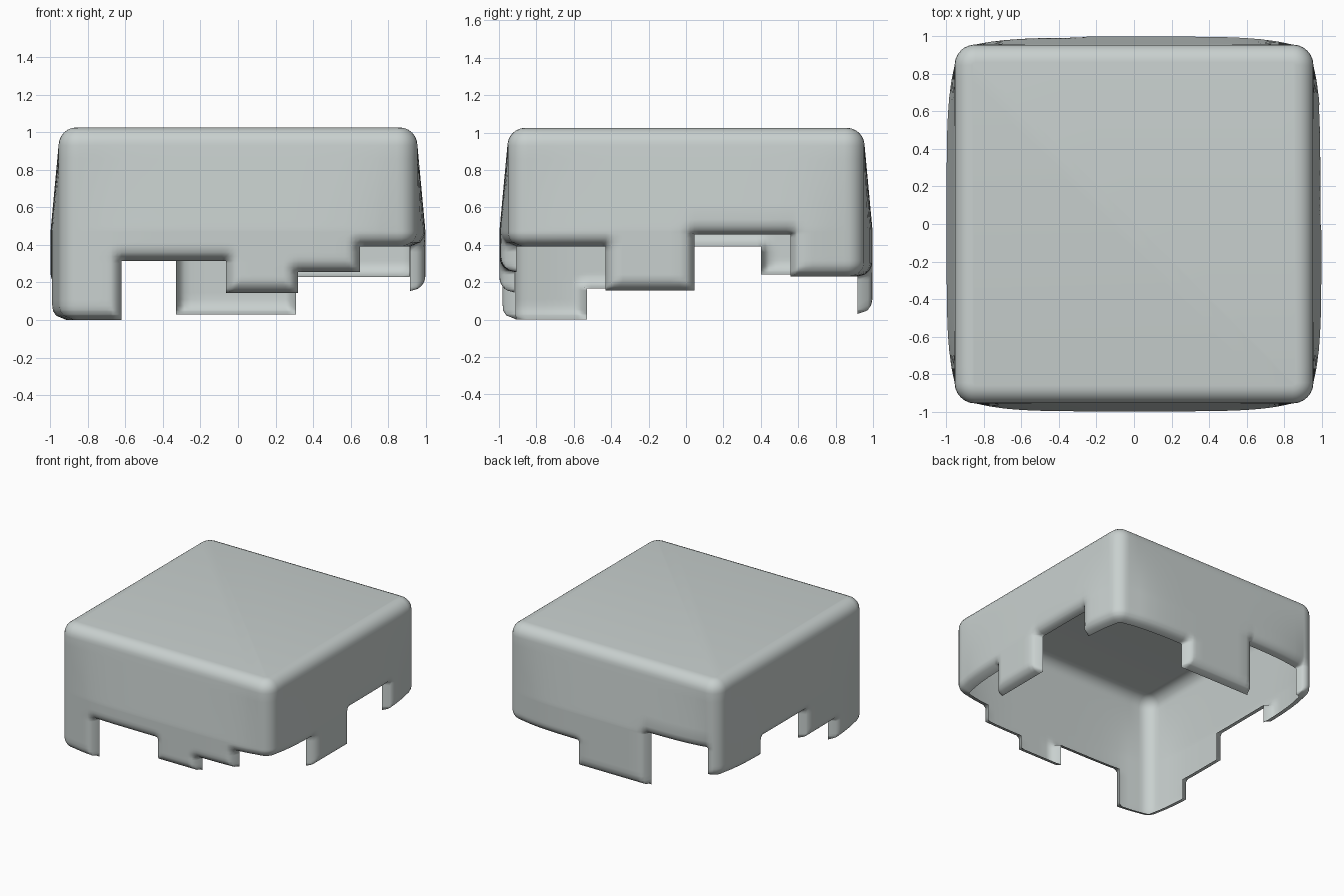
import bpy, bmesh, math

if "Cube" in bpy.data.objects:
    bpy.data.objects.remove(bpy.data.objects["Cube"])

HALF, CORNER, TOP, ROUND, CURL, BULGE = 0.955, 0.11, 1.025, 0.095, 0.08, 0.042
FLAT = HALF - CORNER                      # half length of the straight part of a side
SIDE = 2 * FLAT + CORNER * math.pi / 2    # unrolled length of one side plus one corner
LOOP = 4 * SIDE

# Hem steps running round the cover: side index, position where the step starts, height
STEPS = [(0, -.62, .315), (0, -.065, .145), (0, .32, .255), (0, .65, .39),
         (1, -.43, .155), (1, .045, .455), (1, .56, .23),
         (2, -.31, .03), (2, .33, .46), (2, .83, .24),
         (3, -.40, .39), (3, .14, .165), (3, .53, .0)]
cuts = [side * SIDE + FLAT + s for side, s, h in STEPS]
hems = [h for side, s, h in STEPS]
spans = [(cuts[i], cuts[i + 1] if i + 1 < len(cuts) else cuts[0] + LOOP, hems[i])
         for i in range(len(cuts))]


def fill(exact, extra):
    """Sorted grid lines: all exact ones plus extras that are not too close."""
    lines = sorted(set(exact))
    for v in extra:
        if all(abs(v - w) > 0.006 for w in lines):
            lines.append(v)
    return sorted(lines)


def hem_height(u):
    return next(h for a, b, h in spans if a <= u < b or a <= u + LOOP < b)


def hem_distance(u, z):
    """Distance along the cloth to the nearest cut-away area."""
    return min(math.hypot(max(a - u - k, 0, u + k - b), max(z - h, 0))
               for a, b, h in spans for k in (-LOOP, 0, LOOP))


def outline(u):
    """Point, outward normal and bulge weight on the rounded square."""
    side, s = divmod(u, SIDE)
    if s <= 2 * FLAT:
        x, y, nx, ny = s - FLAT, -HALF, 0, -1
        swell = 1 - abs(x / FLAT) ** 5
    else:
        a = (s - 2 * FLAT) / CORNER
        nx, ny = math.sin(a), -math.cos(a)
        x, y, swell = FLAT + CORNER * nx, -FLAT + CORNER * ny, 0
    c, d = [(1, 0), (0, 1), (-1, 0), (0, -1)][int(side) % 4]
    return (x * c - y * d, x * d + y * c), (nx * c - ny * d, nx * d + ny * c), swell


def cover_point(u, z, inset=0):
    (x, y), (nx, ny), swell = outline(u)
    t = min(1, max(0, (TOP - ROUND - z) / 0.45))
    out = BULGE * swell * t - inset
    d = hem_distance(u, z)
    if d < CURL:                          # hem rolls inward at every cut edge
        out -= CURL - math.sqrt(CURL ** 2 - (CURL - d) ** 2)
    return x + nx * out, y + ny * out


# Grid lines around and up the walls
offsets = (.005, .023, .046, .08)
around = [c + sign * o for c in cuts for o in offsets for sign in (-1, 1)]
for i in range(4):
    around += [i * SIDE, i * SIDE + 2 * FLAT]
    around += [i * SIDE + 2 * FLAT + CORNER * math.pi / 2 * k / 6 for k in range(1, 6)]
    around += [i * SIDE + 2 * FLAT * k / 20 for k in range(1, 20)]
columns = fill(cuts, around)
levels = fill(hems + [TOP - ROUND], [h + o for h in hems for o in offsets] + [.62, .7, .78, .86])

bm = bmesh.new()
n = len(columns)
rows = [(z, [bm.verts.new((*cover_point(u, z), z)) for u in columns]) for z in levels]
# Rounded shoulder up to the top
for k in range(1, 7):
    a = math.pi / 2 * k / 6
    z = TOP - ROUND + ROUND * math.sin(a)
    inset = ROUND * (1 - math.cos(a))
    rows.append((z, [bm.verts.new((*cover_point(u, z, inset), z)) for u in columns]))

# Walls, left open below the stepped hem
for (z0, low), (z1, high) in zip(rows, rows[1:]):
    for i in range(n):
        j = (i + 1) % n
        mid = (columns[i] + (columns[j] if j else columns[0] + LOOP)) / 2 % LOOP
        if (z0 + z1) / 2 > hem_height(mid):
            bm.faces.new((low[i], low[j], high[j], high[i]))
# Flat top
bm.faces.new(rows[-1][1])
bmesh.ops.delete(bm, geom=[v for v in bm.verts if not v.link_faces], context='VERTS')
for f in bm.faces:
    f.smooth = True

mesh = bpy.data.meshes.new("stepped_cover")
bm.to_mesh(mesh)
bm.free()
mat = bpy.data.materials.new("pale_grey")
mat.diffuse_color = (0.58, 0.63, 0.62, 1)
mat.use_nodes = True
mat.node_tree.nodes["Principled BSDF"].inputs["Base Color"].default_value = mat.diffuse_color
mesh.materials.append(mat)
cover = bpy.data.objects.new("stepped_cover", mesh)
bpy.context.collection.objects.link(cover)
